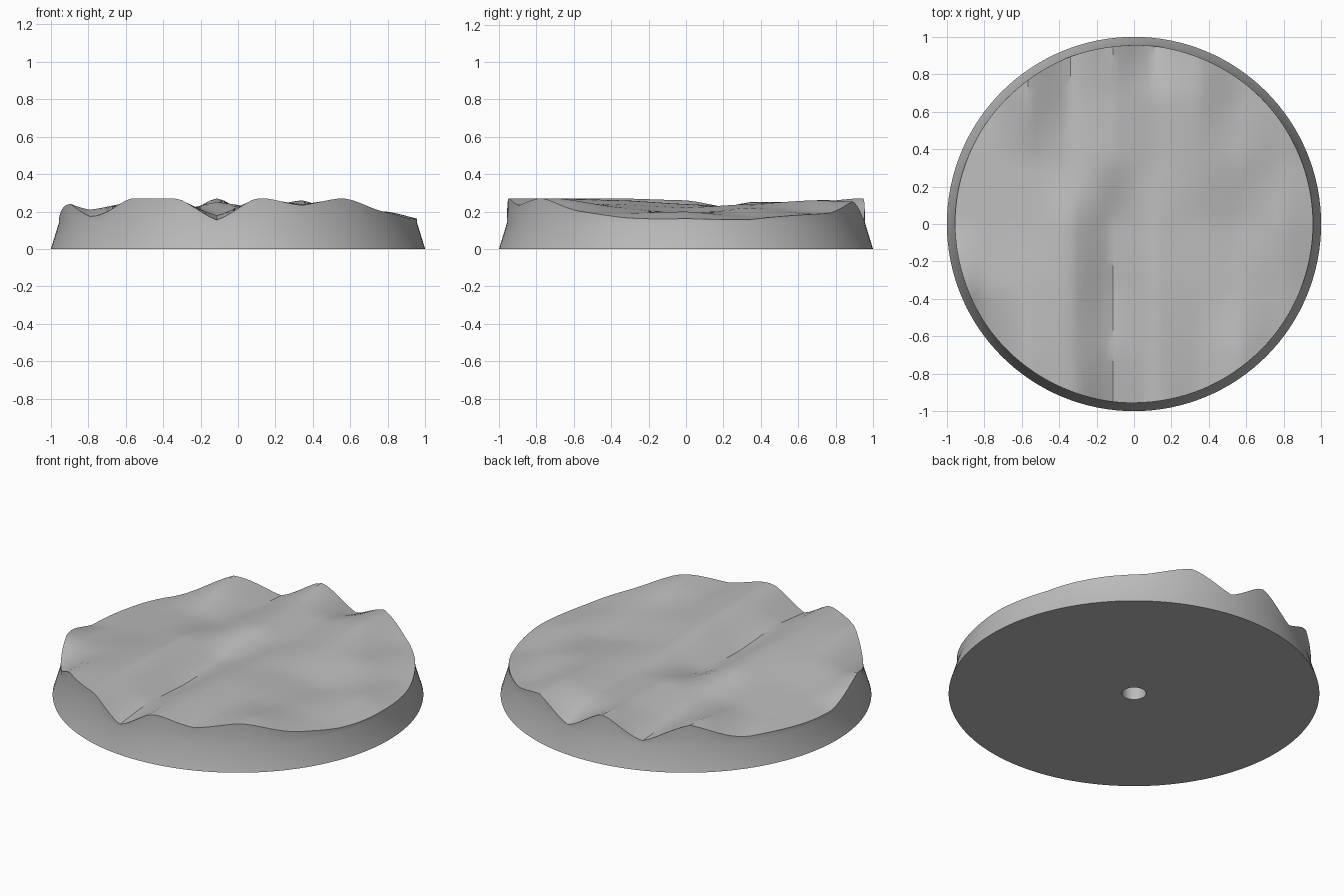
import bpy, bmesh, math

cube = bpy.data.objects.get("Cube")
if cube:
    bpy.data.objects.remove(cube, do_unlink=True)

stone = bpy.data.materials.new("stone grey")
stone.use_nodes = True
grey = (0.5, 0.5, 0.5, 1)
stone.diffuse_color = grey
stone.node_tree.nodes["Principled BSDF"].inputs["Base Color"].default_value = grey

# Terrain heights in hundredths: rows run front to back, columns -x to +x
HEIGHTS = [
    "22 17 28 28 15 28 23 28 23 16",
    "17 15 27 27 18 27 24 27 20 15",
    "28 21 25 27 16 26 24 22 19 14",
    "15 19 22 26 17 24 22 19 20 15",
    "15 18 21 20 25 22 24 22 17 14",
    "15 16 26 17 25 22 26 19 18 18",
    "15 16 27 15 28 14 25 20 18 18",
]
ROWS = [[int(h) / 100 for h in row.split()] for row in HEIGHTS]
NX, NY = len(ROWS[0]) - 1, len(ROWS) - 1
STEPS = 6


def ease(t):
    """Blend of straight and rounded slopes."""
    return 0.6 * t + 0.4 * t * t * (3 - 2 * t)


def height(x, y):
    u, v = (x + 1) / 2 * NX, (y + 1) / 2 * NY
    i, j = min(int(u + 1e-4), NX - 1), min(int(v + 1e-4), NY - 1)
    s, t = ease(u - i), ease(v - j)
    near = ROWS[j][i] * (1 - s) + ROWS[j][i + 1] * s
    far = ROWS[j + 1][i] * (1 - s) + ROWS[j + 1][i + 1] * s
    return min(near * (1 - t) + far * t, 0.27)


def make_object(name, bm):
    bmesh.ops.recalc_face_normals(bm, faces=bm.faces)
    mesh = bpy.data.meshes.new(name)
    bm.to_mesh(mesh)
    bm.free()
    obj = bpy.data.objects.new(name, mesh)
    bpy.context.collection.objects.link(obj)
    mesh.materials.append(stone)
    return obj


# Turned plinth with a small socket underneath
bm = bmesh.new()
profile = [(0, 0.1), (0.065, 0.1), (0.065, 0), (1, 0), (0.957, 0.14), (0.953, 0.4), (0, 0.4)]
verts = [bm.verts.new((r, 0, z)) for r, z in profile]
edges = [bm.edges.new(pair) for pair in zip(verts, verts[1:])]
bmesh.ops.spin(bm, geom=verts + edges, cent=(0, 0, 0), axis=(0, 0, 1),
               angle=math.tau, steps=128, use_merge=False)
bmesh.ops.remove_doubles(bm, verts=bm.verts, dist=1e-4)
base = make_object("rocky_base", bm)

# Rolling terrain block that trims the top of the plinth
bm = bmesh.new()
bmesh.ops.create_grid(bm, x_segments=NX * STEPS, y_segments=NY * STEPS, size=1)
top = list(bm.verts)
for v in top:
    v.co.z = height(v.co.x, v.co.y)
lower = bmesh.ops.extrude_face_region(bm, geom=list(bm.faces), use_keep_orig=True)
for v in (g for g in lower["geom"] if isinstance(g, bmesh.types.BMVert)):
    v.co.z = -0.2
for v in bm.verts:
    v.co.x *= 1.02
    v.co.y *= 1.02
terrain = make_object("terrain_cutter", bm)
terrain.hide_render = True

trim = base.modifiers.new("terrain_trim", "BOOLEAN")
trim.operation = "INTERSECT"
trim.solver = "EXACT"
trim.object = terrain
bpy.context.view_layer.objects.active = base
base.select_set(True)
bpy.ops.object.modifier_apply(modifier=trim.name)
bpy.data.objects.remove(terrain, do_unlink=True)

bpy.ops.object.shade_smooth_by_angle(angle=math.radians(35))
